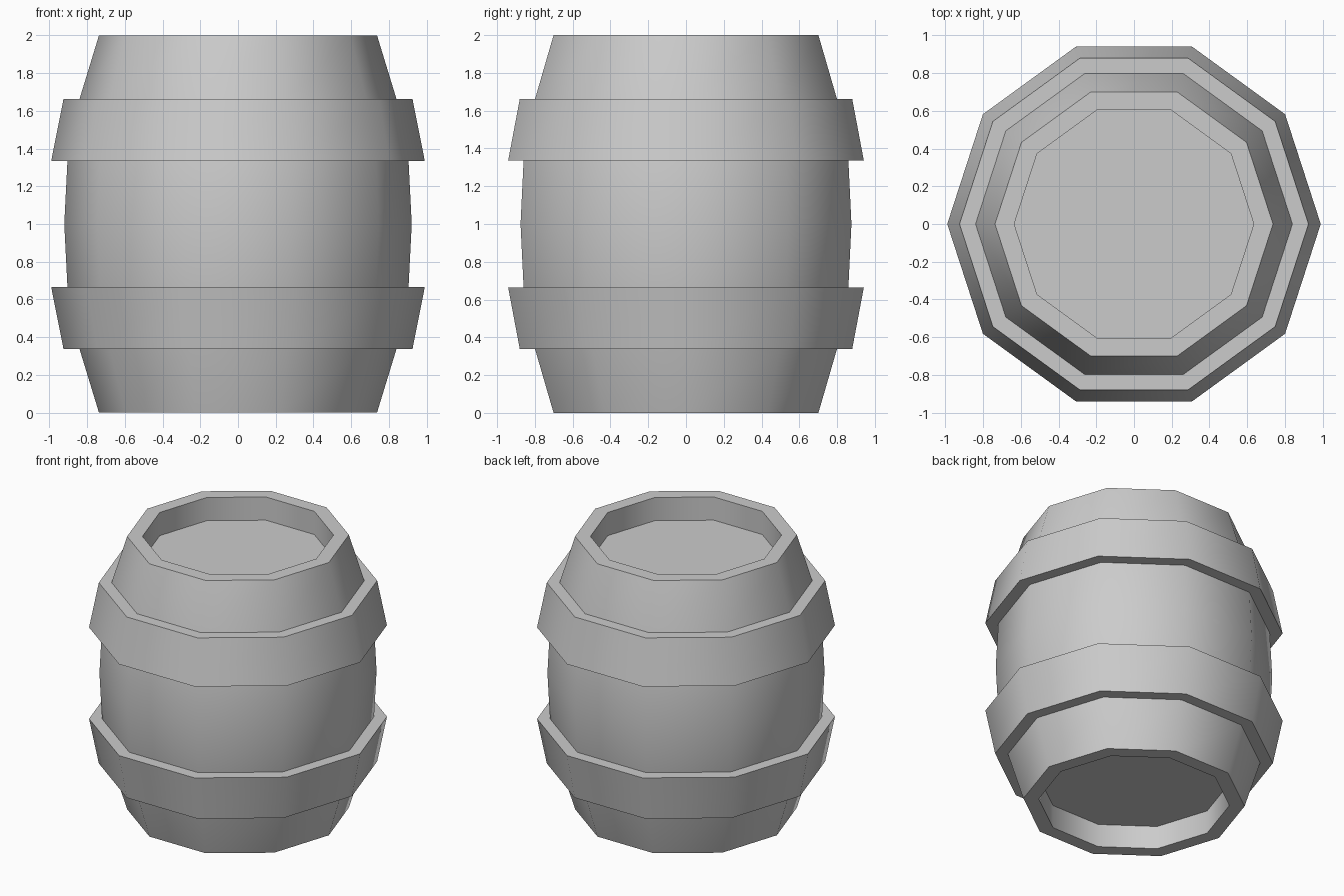
import bpy, bmesh, math

SIDES = 10

cube = bpy.data.objects.get("Cube")
if cube:
    bpy.data.objects.remove(cube, do_unlink=True)

grey = bpy.data.materials.new("light_grey")
grey.use_nodes = True
colour = (0.6, 0.6, 0.6, 1)
grey.diffuse_color = colour
grey.node_tree.nodes["Principled BSDF"].inputs["Base Color"].default_value = colour


def lathe(name, profile, cap_ends=False):
    """Spin (radius, height) points, listed so the surface faces outward."""
    bm = bmesh.new()
    rings = []
    for r, z in profile:
        angles = [math.tau * i / SIDES for i in range(SIDES)]
        rings.append([bm.verts.new((r * math.cos(a), r * math.sin(a), z)) for a in angles])
    for low, high in zip(rings, rings[1:]):
        for i in range(SIDES):
            j = (i + 1) % SIDES
            bm.faces.new((low[i], low[j], high[j], high[i]))
    if cap_ends:
        bm.faces.new(rings[0][::-1])
        bm.faces.new(rings[-1])
    mesh = bpy.data.meshes.new(name)
    bm.to_mesh(mesh)
    bm.free()
    mesh.materials.append(grey)
    obj = bpy.data.objects.new(name, mesh)
    bpy.context.collection.objects.link(obj)
    bpy.ops.object.select_all(action="DESELECT")
    obj.select_set(True)
    bpy.context.view_layer.objects.active = obj
    bpy.ops.object.shade_smooth_by_angle(angle=math.radians(40))


def flipped(profile):
    """Mirror a profile about mid height, keeping the outward order."""
    return [(r, 2 - z) for r, z in reversed(profile)]


# Barrel body: recessed end, rim and bulging staves, mirrored top to bottom
lower_half = [(0.635, 0.17), (0.635, 0), (0.737, 0), (0.84, 0.337), (0.904, 0.665)]
lathe("barrel_body", lower_half + [(0.921, 1)] + flipped(lower_half), cap_ends=True)

# Hoops: flared bands resting on the staves
hoop = [(0.84, 0.337), (0.925, 0.337), (0.99, 0.665), (0.904, 0.665)]
lathe("lower_hoop", hoop)
lathe("upper_hoop", flipped(hoop))
